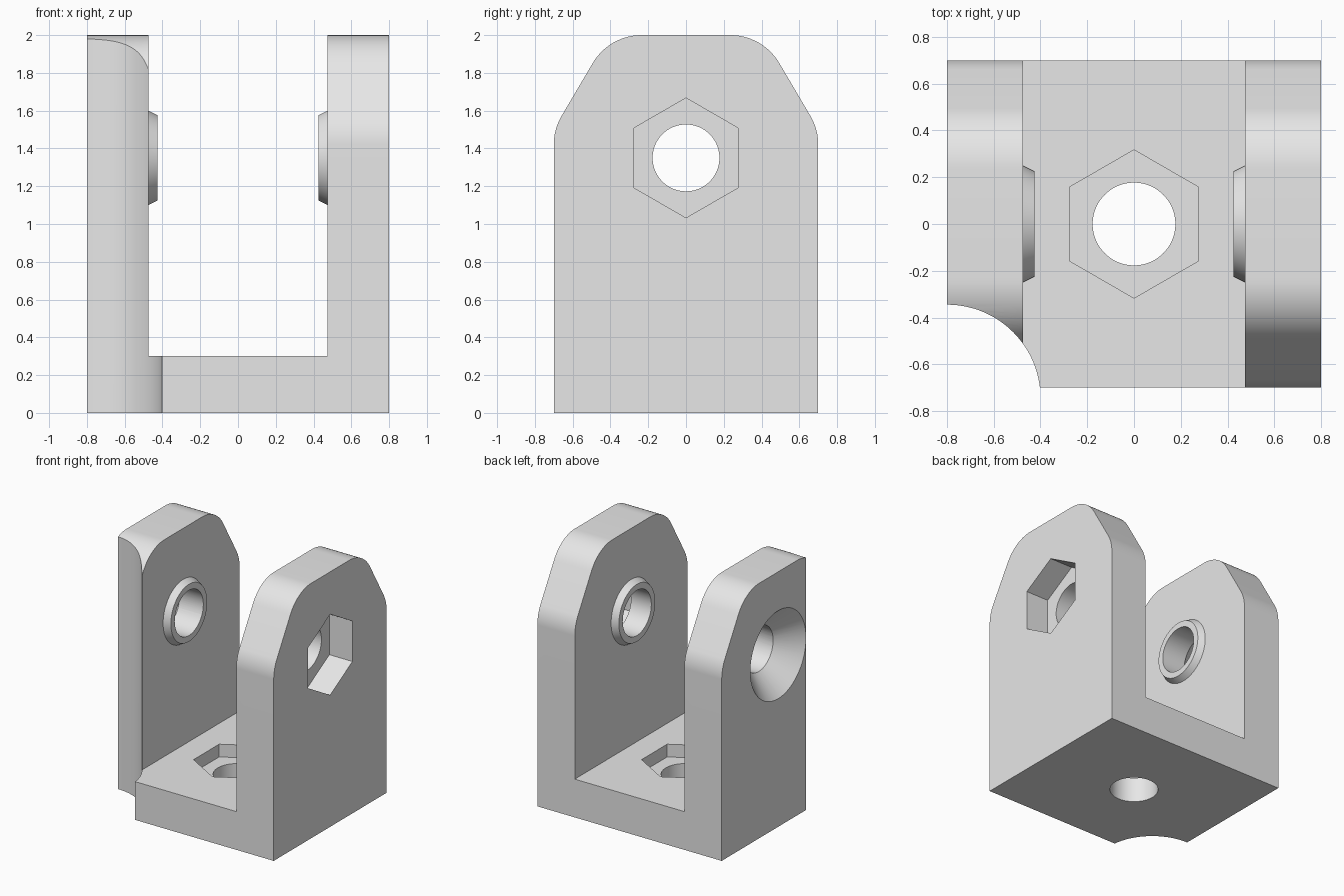
import bpy, bmesh, math
from mathutils import Matrix, Vector

cube = bpy.data.objects.get("Cube")
if cube:
    bpy.data.objects.remove(cube, do_unlink=True)

grey = bpy.data.materials.new("light grey")
grey.use_nodes = True
grey.diffuse_color = (0.8, 0.8, 0.8, 1)
grey.node_tree.nodes["Principled BSDF"].inputs["Base Color"].default_value = (0.8, 0.8, 0.8, 1)

HALF_X, INNER_X, FLOOR_Z = 0.8, 0.475, 0.3
PIN_Z, HOLE_R, HEX_R, SINK_R = 1.35, 0.177, 0.317, 0.345


def make_object(name, bm):
    bmesh.ops.recalc_face_normals(bm, faces=bm.faces)
    mesh = bpy.data.meshes.new(name)
    bm.to_mesh(mesh)
    bm.free()
    mesh.materials.append(grey)
    obj = bpy.data.objects.new(name, mesh)
    bpy.context.scene.collection.objects.link(obj)
    return obj


def frustum(name, start, end, r1, r2, sides=72):
    """Capped cone, cylinder or prism running from start to end along x or z."""
    a, b = Vector(start), Vector(end)
    turn = Matrix()
    if abs(b.x - a.x) > 0:
        turn = Matrix.Rotation(math.pi / 2, 4, 'Y') @ Matrix.Rotation(math.pi / 2, 4, 'Z')
    bm = bmesh.new()
    bmesh.ops.create_cone(bm, cap_ends=True, segments=sides, radius1=r1, radius2=r2,
                          depth=(b - a).length,
                          matrix=Matrix.Translation((a + b) / 2) @ turn)
    return make_object(name, bm)


def combine(target, tool, operation):
    mod = target.modifiers.new(tool.name, 'BOOLEAN')
    mod.operation = operation
    mod.solver = 'EXACT'
    mod.object = tool
    bpy.context.view_layer.objects.active = target
    bpy.ops.object.modifier_apply(modifier=mod.name)
    bpy.data.objects.remove(tool, do_unlink=True)


# Side outline with rounded shoulders, extruded across the full width
def arc(cy, cz, r, start, stop, steps=14):
    angles = [math.radians(start + (stop - start) * i / steps) for i in range(steps + 1)]
    return [(cy + r * math.cos(t), cz + r * math.sin(t)) for t in angles]


half = [(0.7, 0)] + arc(0.4, 1.42, 0.3, 0, 30) + arc(0.235, 1.7, 0.3, 30, 90)
outline = half + [(-y, z) for y, z in reversed(half)]
bm = bmesh.new()
side = bm.faces.new([bm.verts.new((-HALF_X, y, z)) for y, z in outline])
swept = bmesh.ops.extrude_face_region(bm, geom=[side])["geom"]
bmesh.ops.translate(bm, vec=(2 * HALF_X, 0, 0),
                    verts=[v for v in swept if isinstance(v, bmesh.types.BMVert)])
bracket = make_object("clevis_bracket", bm)

# Slot between the two arms
bm = bmesh.new()
bmesh.ops.create_cube(bm, size=2, matrix=Matrix.Translation((0, 0, FLOOR_Z + 1))
                      @ Matrix.Diagonal((INNER_X, 1, 1, 1)))
bmesh.ops.translate(bm, vec=(0, 0, 1), verts=[v for v in bm.verts if v.co.z > 1])
combine(bracket, make_object("slot", bm), 'DIFFERENCE')

# Tapered bosses on the inner arm faces
for s in (-1, 1):
    ends = sorted([(INNER_X + 0.04, 0.27), (INNER_X - 0.05, 0.225)], key=lambda e: s * e[0])
    (x1, r1), (x2, r2) = ends
    combine(bracket, frustum("boss", (s * x1, 0, PIN_Z), (s * x2, 0, PIN_Z), r1, r2), 'UNION')

# Holes, nut pockets, countersink and rounded corner relief
cutters = [
    frustum("pin_hole", (-1, 0, PIN_Z), (1, 0, PIN_Z), HOLE_R, HOLE_R),
    frustum("arm_nut_pocket", (HALF_X - 0.2, 0, PIN_Z), (1, 0, PIN_Z), HEX_R, HEX_R, 6),
    frustum("countersink", (-HALF_X - 0.05, 0, PIN_Z),
            (-HALF_X + SINK_R - HOLE_R + 0.01, 0, PIN_Z), SINK_R + 0.05, HOLE_R - 0.01),
    frustum("base_hole", (0, 0, -0.2), (0, 0, 0.6), HOLE_R, HOLE_R),
    frustum("base_nut_pocket", (0, 0, FLOOR_Z - 0.1), (0, 0, 0.6), HEX_R, HEX_R, 6),
    frustum("corner_relief", (-HALF_X, -0.745, -0.2), (-HALF_X, -0.745, 2.2), 0.4, 0.4, 128),
]
for cutter in cutters:
    combine(bracket, cutter, 'DIFFERENCE')

# Smooth the curved surfaces, keep machined edges crisp
bpy.ops.object.select_all(action='DESELECT')
bracket.select_set(True)
bpy.context.view_layer.objects.active = bracket
bpy.ops.object.shade_smooth_by_angle(angle=math.radians(25))
